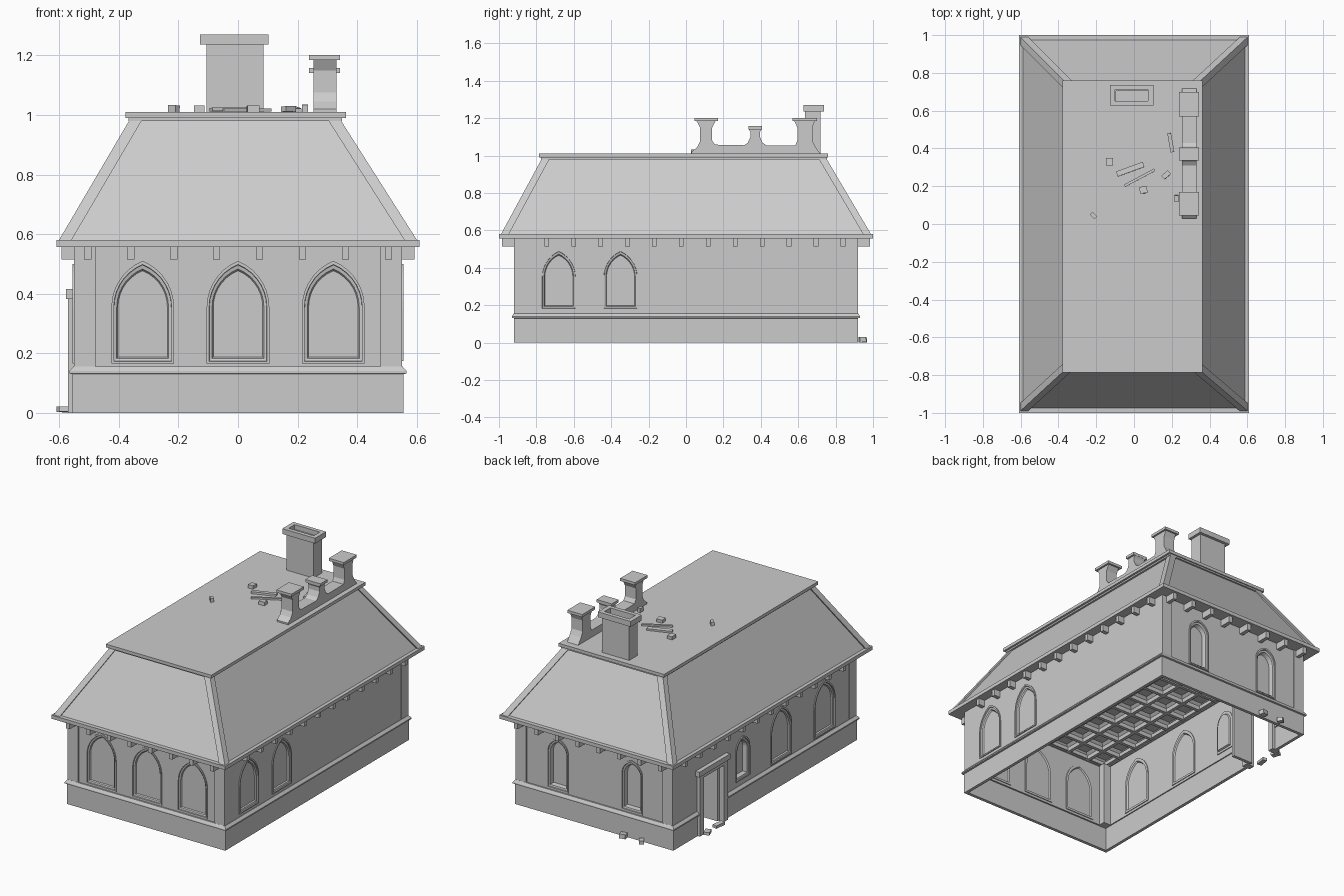
import bpy, bmesh, random
from math import sin, cos, acos, radians
from mathutils import Matrix, Vector

if "Cube" in bpy.data.objects:
    bpy.data.objects.remove(bpy.data.objects["Cube"])

random.seed(4)


def finish(name, bm, mat=None, recalc=True):
    if recalc:
        bmesh.ops.recalc_face_normals(bm, faces=bm.faces[:])
    me = bpy.data.meshes.new(name)
    bm.to_mesh(me)
    bm.free()
    if mat:
        me.transform(mat)
    ob = bpy.data.objects.new(name, me)
    bpy.context.collection.objects.link(ob)
    return ob


def loft(name, loops, cap0=True, cap1=True, closed=False, mat=None):
    bm = bmesh.new()
    vs = [[bm.verts.new(p) for p in lp] for lp in loops]
    pairs = list(zip(vs, vs[1:])) + ([(vs[-1], vs[0])] if closed else [])
    n = len(vs[0])
    for a, b in pairs:
        for i in range(n):
            j = (i + 1) % n
            bm.faces.new((a[i], a[j], b[j], b[i]))
    if not closed:
        if cap0:
            bm.faces.new(vs[0][::-1])
        if cap1:
            bm.faces.new(vs[-1])
    return finish(name, bm, mat)


def rect(x0, x1, y0, y1, z):
    return [(x0, y0, z), (x1, y0, z), (x1, y1, z), (x0, y1, z)]


def box(name, x0, x1, y0, y1, z0, z1, mat=None):
    return loft(name, [rect(x0, x1, y0, y1, z0), rect(x0, x1, y0, y1, z1)], mat=mat)


def ring(name, profile, cx=0, cy=0):
    # hollow rectangular shell from (half x, half y, z) profile points
    return loft(name, [rect(cx - a, cx + a, cy - b, cy + b, z) for a, b, z in profile], closed=True)


def arch(cx, a, z0, z1, h, y, n=7):
    # pointed arch outline in the xz plane
    r = (h * h + a * a) / (2 * a)
    zs, end = z1 - h, acos((r - a) / r)
    right = [(a - r + r * cos(end * i / n), zs + r * sin(end * i / n)) for i in range(n + 1)]
    pts = [(-a, z0), (a, z0)] + right + [(-x, z) for x, z in right[-2::-1]]
    return [(cx + x, y, z) for x, z in pts]


def cut(target, cutter):
    m = target.modifiers.new("opening", 'BOOLEAN')
    m.operation, m.object, m.solver = 'DIFFERENCE', cutter, 'EXACT'
    dg = bpy.context.evaluated_depsgraph_get()
    me = bpy.data.meshes.new_from_object(target.evaluated_get(dg))
    target.modifiers.clear()
    target.data = me


# Plinth with string moulding, and the upper wall shell
plinth = ring("plinth", [(.555, .92, 0), (.555, .92, .13), (.566, .931, .132), (.566, .931, .14),
                         (.552, .921, .156), (.535, .9, .156), (.535, .9, 0)])
WX, WY, T = .55, .912, .022
wall = ring("wall", [(WX, WY, .15), (WX, WY, .56), (WX - T, WY - T, .56), (WX - T, WY - T, .15)])
for sx in (-1, 1):
    for sy in (-1, 1):
        x, y = sorted((sx * .478, sx * .551)), sorted((sy * .85, sy * .92))
        box("corner_pier", *x, *y, .15, .557)

# Windows: side angle, wall distance, position along wall, half width, z range, arch height, recess
wins = [(0, WY, x, .105, .165, .51, .155, .012) for x in (-.32, 0, .32)]
wins += [(90, WX, y, .097, .175, .50, .15, .012) for y in (-.68, -.35)]
wins += [(-90, WX, -y, .105, .165, .50, .15, .012) for y in (-.6, -.165)]
wins += [(-90, WX, -.22, .07, .19, .46, .085, .032)]
wins += [(180, WY, x, .075, .165, .49, .09, .032) for x in (-.26, .26)]
for ang, d, cx, a, z0, z1, h, rec in wins:
    M = Matrix.Rotation(radians(ang), 4, 'Z')

    def outline(inset, y):
        k = (a - inset) / a
        return arch(cx, a - inset, z0 + inset, z1 - inset * 1.5, h * k, y - d)
    cutter = loft("window_cutter", [outline(.004, -.1), outline(.004, .1)], mat=M)
    cut(wall, cutter)
    bpy.data.objects.remove(cutter)
    steps = [(.022, rec), (.018, .004), (.009, .001), (.008, -.006), (0, -.006),
             (0, T + .005), (.014, T + .005), (.018, max(rec + .006, T - .004))]
    loft("window", [outline(i, y) for i, y in steps], mat=M)

# Doorway on the left side with jambs, lintel and a leaf opened inward
door = box("door_cutter", -.7, -.4, .43, .64, -.1, .365)
cut(wall, door)
cut(plinth, door)
bpy.data.objects.remove(door)
box("door_jamb", -.57, -.515, .395, .435, 0, .37)
box("door_jamb", -.57, -.515, .635, .675, 0, .37)
box("door_lintel", -.57, -.515, .395, .675, .36, .39)
box("door_cornice", -.577, -.53, .38, .69, .382, .415)
box("door_leaf", -.54, -.4, .435, .455, .005, .362)

# Eaves slab and its corbels
ring("eaves", [(.61, 1, .557), (.61, 1, .58), (.5, .87, .58), (.5, .87, .557)])
for s in (-1, 1):
    for i in range(8):
        x = -.505 + i * .1443
        y = sorted((s * .9, s * .985))
        box("corbel", x - .0125, x + .0125, *y, .515, .558)
    for i in range(12):
        y = -.745 + i * .144
        x = sorted((s * .54, s * .593))
        box("corbel", *x, y - .0125, y + .0125, .515, .558)

# Roof slopes, raised hip ribs and flat top slab
loft("roof_slopes", [rect(-.589, .589, -.975, .975, .578), rect(-.349, .329, -.755, .735, .992)], cap0=False)
low = rect(-.602, .602, -.99, .99, .578)
top = rect(-.363, .343, -.77, .75, .985)
for i, (sx, sy) in enumerate(((1, 1), (-1, 1), (-1, -1), (1, -1))):
    loops = []
    for p, w in ((low[i], .042), (top[i], .042)):
        loops.append([(p[0] + sx * u * w, p[1] + sy * v * w, p[2]) for u, v in ((0, 0), (1, 0), (1, 1), (0, 1))])
    loft("hip_rib", loops)
box("roof_top_moulding", -.367, .349, -.774, .753, .98, .992)
box("roof_top", -.378, .362, -.785, .76, .99, 1.01)

# Coffered ceiling seen from below
bm = bmesh.new()
bmesh.ops.create_grid(bm, x_segments=7, y_segments=12, size=1)
for v in bm.verts:
    v.co = Vector((v.co.x * .53, v.co.y * .89, .552))
bmesh.ops.reverse_faces(bm, faces=bm.faces[:])
cells = bm.faces[:]
for th, dep in ((.015, 0), (.001, -.025), (.022, -.015)):
    bmesh.ops.inset_individual(bm, faces=cells, thickness=th, depth=dep)
finish("coffered_ceiling", bm, recalc=False)

# Hollow chimney
ring("chimney_shaft", [(.095, .042, 1.0), (.095, .042, 1.24), (.085, .028, 1.24), (.085, .028, 1.0)], -.01, .677)
ring("chimney_cap", [(.115, .055, 1.236), (.115, .055, 1.27), (.088, .03, 1.27), (.088, .03, 1.236)], -.013, .682)

# Ruined parapet with three posts
prof = [(.03, 1.0), (.03, 1.02), (.06, 1.045), (.075, 1.075), (.075, 1.15), (.055, 1.188), (.16, 1.188),
        (.14, 1.15), (.14, 1.08), (.155, 1.058), (.31, 1.055), (.33, 1.068), (.345, 1.1), (.345, 1.125),
        (.335, 1.142), (.405, 1.142), (.395, 1.125), (.395, 1.1), (.41, 1.068), (.43, 1.055),
        (.585, 1.055), (.595, 1.08), (.595, 1.15), (.578, 1.188), (.69, 1.188), (.675, 1.15),
        (.675, 1.08), (.69, 1.05), (.725, 1.0)]
loft("parapet", [[(x, y, z) for y, z in prof] for x in (.253, .331)])
for y0, y1, z in ((.045, .17, 1.185), (.335, .405, 1.14), (.57, .70, 1.185)):
    box("post_cap", .238, .343, y0, y1, z, z + .017)

# Rubble and broken timbers: x, y, z, length, width, height, turn
rubble = [(-.13, .33, 1.02, .035, .04, .022, 0), (.05, .18, 1.02, .04, .035, .022, 5),
          (-.215, .045, 1.02, .035, .02, .025, -45), (.17, .26, 1.02, .045, .025, .018, 40),
          (-.02, .29, 1.018, .15, .028, .012, 20), (.03, .245, 1.016, .18, .014, .01, 28),
          (.195, .43, 1.018, .02, .1, .014, 10), (.225, .135, 1.02, .02, .035, .03, 0),
          (-.22, .943, .016, .04, .035, .028, 10), (-.35, .945, .014, .03, .035, .025, 35),
          (-.585, .62, .012, .035, .05, .018, 20), (-.58, .5, .012, .03, .07, .018, -10)]
for x, y, z, lx, ly, lz, turn in rubble:
    tilt = radians(random.uniform(-4, 4))
    M = Matrix.Translation((x, y, z)) @ Matrix.Rotation(radians(turn), 4, 'Z') @ Matrix.Rotation(tilt, 4, 'X')
    box("rubble", -lx / 2, lx / 2, -ly / 2, ly / 2, -lz / 2, lz / 2, M)
